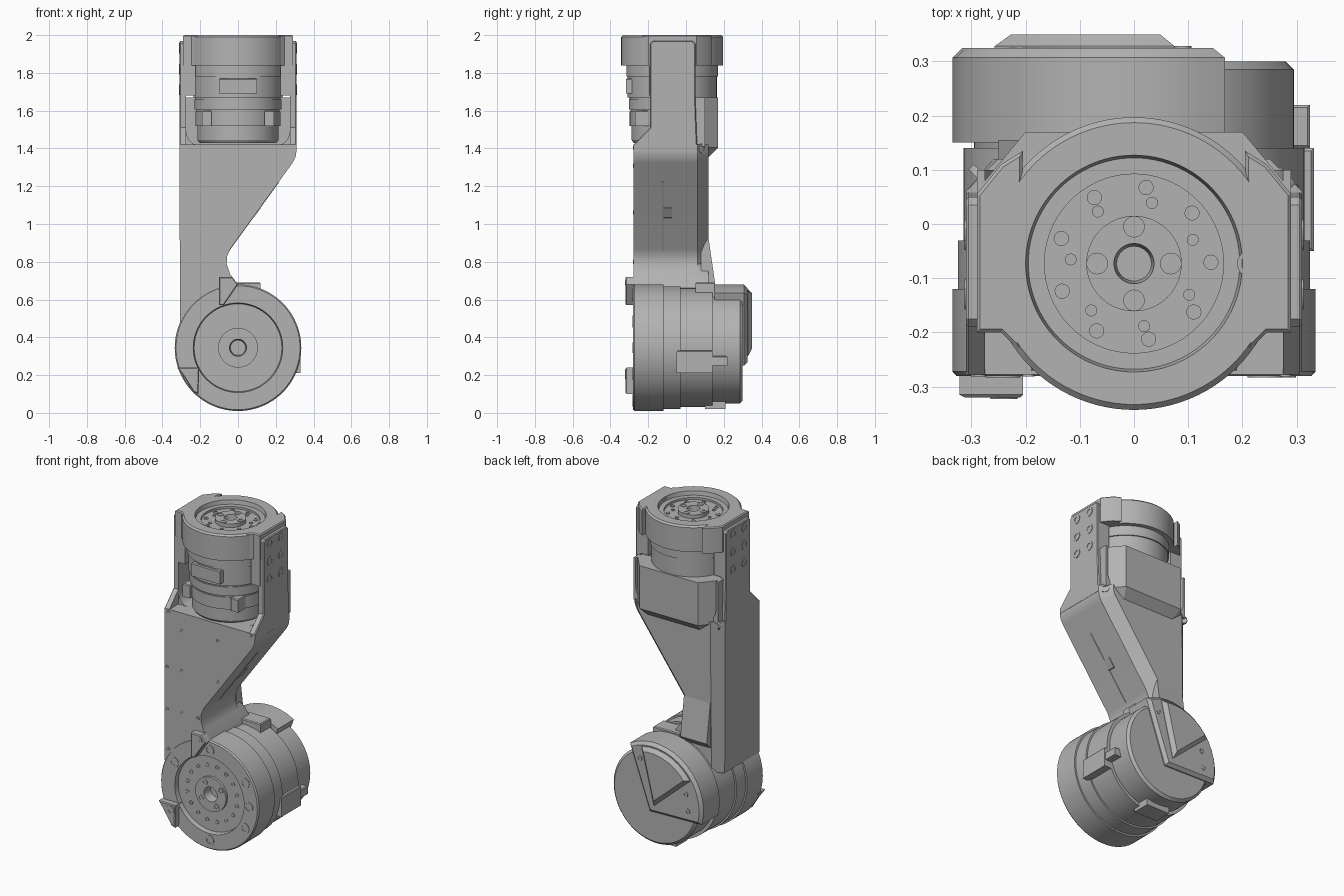
import bpy
import bmesh
from math import sin, cos, radians
from mathutils import Matrix, Vector

cube = bpy.data.objects.get("Cube")
if cube:
    bpy.data.objects.remove(cube, do_unlink=True)

metal = bpy.data.materials.new("grey_metal")
metal.use_nodes = True
grey = (0.45, 0.45, 0.45, 1)
metal.diffuse_color = grey
metal.node_tree.nodes["Principled BSDF"].inputs["Base Color"].default_value = grey

# Drawing planes: UP extrudes to +z, FRONT to -y, SIDE to +x
UP = Matrix.Identity(4)
FRONT = Matrix.Rotation(radians(90), 4, 'X')
SIDE = Matrix(((0, 0, 1, 0), (1, 0, 0, 0), (0, 1, 0, 0), (0, 0, 0, 1)))
LOW_Z = 0.345     # height of the lower joint axis
TOP_Y = -0.073    # depth of the upper joint axis


def finish(bm, name, plane, loc=(0, 0, 0)):
    bm.transform(Matrix.Translation(loc) @ plane)
    bmesh.ops.recalc_face_normals(bm, faces=bm.faces)
    mesh = bpy.data.meshes.new(name)
    bm.to_mesh(mesh)
    bm.free()
    mesh.materials.append(metal)
    ob = bpy.data.objects.new(name, mesh)
    bpy.context.collection.objects.link(ob)
    bpy.ops.object.select_all(action='DESELECT')
    ob.select_set(True)
    bpy.context.view_layer.objects.active = ob
    bpy.ops.object.shade_smooth_by_angle(angle=radians(25))
    return ob


def prism(name, pts, a, b, plane=UP, bevel=0, rule=None):
    """Extrude an outline from a to b; the end cap at b may be chamfered."""
    bm = bmesh.new()
    base = bm.faces.new([bm.verts.new((x, y, a)) for x, y in pts])
    new = bmesh.ops.extrude_face_region(bm, geom=[base])["geom"]
    bmesh.ops.translate(bm, vec=(0, 0, b - a),
                        verts=[g for g in new if isinstance(g, bmesh.types.BMVert)])
    if base not in bm.faces[:]:
        bm.faces.new([v for v in bm.verts if abs(v.co.z - a) < 1e-6])
    if bevel:
        edges = [e for e in bm.edges if all(abs(v.co.z - b) < 1e-5 for v in e.verts)]
        if rule:
            edges = [e for e in edges if rule((e.verts[0].co + e.verts[1].co) / 2)]
        bmesh.ops.bevel(bm, geom=edges, offset=bevel, segments=1,
                        profile=0.5, affect='EDGES')
    return finish(bm, name, plane)


def box(name, x, y, z, bevel=0.005):
    return prism(name, [(x[0], y[0]), (x[1], y[0]), (x[1], y[1]), (x[0], y[1])],
                 z[0], z[1], UP, bevel)


def lathe(name, profile, plane, loc, steps=72):
    bm = bmesh.new()
    verts = [bm.verts.new((r, 0, h)) for r, h in profile]
    edges = [bm.edges.new(pair) for pair in zip(verts, verts[1:])]
    bmesh.ops.spin(bm, geom=verts + edges, cent=(0, 0, 0), axis=(0, 0, 1),
                   angle=radians(360), steps=steps)
    bmesh.ops.remove_doubles(bm, verts=bm.verts, dist=1e-5)
    return finish(bm, name, plane, loc)


def bolt(name, loc, r, plane, socket=0.55):
    lathe(name, [(r, -0.01), (r, 0.003), (r * socket, 0.003), (r * socket, 0.0005),
                 (0, 0.0005)], plane, loc, 16)


def polar(r, deg, cx=0, cy=0):
    return (cx + r * cos(radians(deg)), cy + r * sin(radians(deg)))


def bolt_circle(name, r, count, size, centre, plane, height, start=0, skip=(), socket=0.55):
    for i in range(count):
        if i not in skip:
            x, y = polar(r, start + i * 360 / count)
            bolt(name, Vector(centre) + plane.to_3x3() @ Vector((x, y, height)),
                 size, plane, socket)


# Lower joint drum with recessed output flange
low = (0, 0, LOW_Z)
lathe("lower_joint_drum", [
    (0, -0.30), (0.28, -0.30), (0.295, -0.285), (0.295, -0.14), (0.315, -0.14),
    (0.315, 0.03), (0.325, 0.03), (0.325, 0.12), (0.335, 0.12), (0.335, 0.272),
    (0.328, 0.28), (0.237, 0.28), (0.232, 0.252), (0.105, 0.252), (0.105, 0.268),
    (0.045, 0.268), (0.04, 0.21), (0, 0.21)], FRONT, low, 96)
bolt_circle("lower_rim_bolt", 0.279, 6, 0.032, low, FRONT, 0.28, 30)
bolt_circle("lower_flange_hole", 0.172, 16, 0.012, low, FRONT, 0.252, 11, socket=0.8)
bolt_circle("lower_hub_bolt", 0.078, 4, 0.018, low, FRONT, 0.268, 30)
bolt("lower_index_pin", (0.272, -0.28, LOW_Z), 0.027, FRONT, 0.9)

# Rear cover sector with raised wedge
sector = [(0.03, 0.25)] + [polar(0.335, a, 0, LOW_Z) for a in range(60, 196, 9)]
prism("rear_cover", sector, -0.15, -0.325, FRONT, 0.018)
wedge = [(-0.01, 0.30)] + [polar(0.31, a, 0, LOW_Z) for a in range(76, 147, 10)]
prism("rear_cover_wedge", wedge, -0.31, -0.35, FRONT, 0.022)
for deg in (68, 160, 185):
    x, z = polar(0.24, deg, 0, LOW_Z)
    bolt("rear_cover_screw", (x, 0.325, z), 0.016, FRONT @ Matrix.Rotation(radians(180), 4, 'X'))

# Drum fittings
box("drum_connector", (0.26, 0.332), (-0.05, 0.14), (0.21, 0.33))
box("drum_plug", (0.25, 0.325), (0.14, 0.22), (0.25, 0.30))
box("drum_top_block", (-0.06, 0.12), (0.05, 0.15), (0.6, 0.69))
box("drum_bottom_block", (-0.08, 0.08), (0.10, 0.21), (0.02, 0.1))

# End stop tabs on the front
prism("upper_stop", [(-0.1, 0.72), (-0.03, 0.72), (0.0, 0.68), (-0.075, 0.57),
                     (-0.1, 0.57)], 0.27, 0.32, FRONT, 0.005)
prism("lower_stop", [(-0.322, 0.24), (-0.205, 0.24), (-0.21, 0.10), (-0.235, 0.11),
                     (-0.285, 0.19)], 0.25, 0.32, FRONT, 0.005)
bolt("upper_stop_screw", (-0.035, -0.32, 0.69), 0.013, FRONT)
bolt("lower_stop_screw", (-0.24, -0.32, 0.205), 0.025, FRONT)

# Arm body: tapering web with chamfered back
arm = [(-0.31, 1.42), (-0.307, 0.48)]
arm += [polar(0.3, a, 0, LOW_Z) for a in range(150, 89, -10)]
arm += [(-0.01, 0.69), (-0.042, 0.735), (-0.06, 0.79), (-0.057, 0.83), (-0.04, 0.87),
        (0.29, 1.325), (0.305, 1.355), (0.31, 1.39), (0.31, 1.42)]
prism("arm_body", arm, 0.278, -0.12, FRONT, 0.06, lambda m: 0.72 < m.y < 1.41)
prism("arm_root_flare", [(0.08, 0.92), (0.12, 0.92), (0.155, 0.68), (0.08, 0.6)],
      -0.25, -0.07, SIDE)
prism("edge_seam", [(0.215, 1.227), (0.219, 1.223), (-0.056, 0.844), (-0.06, 0.848)],
      0.118, 0.126, FRONT)
prism("edge_window", [(0.07, 1.03), (0.085, 1.035), (0.121, 1.085), (0.11, 1.09)],
      0.075, 0.125, FRONT)
for x, z in ((-0.29, 1.06), (-0.195, 1.06), (-0.195, 1.31), (0.055, 1.31), (0.055, 1.06),
             (-0.29, 0.8), (-0.195, 0.8), (-0.08, 0.8), (-0.285, 0.555),
             (-0.285, 1.405), (0.28, 1.405)):
    bolt("arm_screw", (x, -0.278, z), 0.011, FRONT)

# Upper cradle: side tabs, inner fillets, bolts and bracket ears
for s in (-1, 1):
    tab = [(-0.278, 1.38), (-0.278, 1.42), (-0.19, 1.51), (-0.19, 1.955), (-0.175, 1.97),
           (0.035, 1.97), (0.05, 1.955), (0.05, 1.66), (0.06, 1.38)]
    prism("side_tab", tab, s * 0.275, s * 0.31, SIDE, 0.005)
    fillet = [(s * 0.29, 1.41), (s * 0.29, 1.67), (s * 0.275, 1.67)]
    fillet += [(s * (0.215 + 0.06 * cos(radians(a))), 1.50 - 0.08 * sin(radians(a)))
               for a in range(0, 91, 15)]
    prism("cradle_fillet", fillet, 0.19, -0.1, FRONT)
    out = Matrix.Rotation(radians(90 * s), 4, 'Y')
    for y in (-0.13, -0.02):
        for z in (1.71, 1.82, 1.93):
            bolt("side_tab_bolt", (s * 0.31, y, z), 0.028, out)
    bolt("arm_side_bolt", (s * 0.285, 0.085, 1.40), 0.026,
         Matrix.Rotation(radians(-45 * s), 4, 'Z') @ out
         if s < 0 else Matrix.Rotation(radians(45), 4, 'Z') @ out)
    ear = [(s * 0.21, -0.235), (s * 0.245, -0.2), (s * 0.29, -0.2), (s * 0.29, 0.055),
           (s * 0.245, 0.11), (s * 0.205, 0.135)]
    prism("bracket_ear", ear, 1.84, 2.0, UP, 0.006)
    box("bracket_leg", sorted((s * 0.225, s * 0.288)), (-0.195, 0.05), (1.68, 1.86), 0)

# Rear housing behind the upper motor
housing = [(-0.275, 0.03), (-0.275, 0.08), (-0.2, 0.17), (0.2, 0.17), (0.275, 0.08),
           (0.275, 0.03)]
prism("rear_housing", housing, 1.67, 1.355, UP, 0.05, lambda m: m.y > 0.05)

# Upper motor with stepped shell and recessed output flange
top = (0, TOP_Y, 0)
lathe("upper_motor", [
    (0, 1.43), (0.205, 1.43), (0.215, 1.445), (0.215, 1.52), (0.225, 1.52), (0.225, 1.595),
    (0.22, 1.595), (0.22, 1.605), (0.23, 1.605), (0.23, 1.66), (0.225, 1.66),
    (0.225, 1.67), (0.236, 1.67), (0.236, 1.78), (0.243, 1.78), (0.243, 1.84),
    (0.27, 1.84), (0.27, 1.99), (0.26, 2.0), (0.2, 2.0), (0.195, 1.975), (0.165, 1.975),
    (0.165, 1.962), (0.088, 1.962), (0.088, 1.985), (0.037, 1.985), (0.032, 1.93),
    (0, 1.93)], UP, top, 96)
bolt_circle("upper_rim_bolt", 0.2335, 12, 0.024, top, UP, 1.997, skip=(0,))
bolt("upper_index_pin", (0.215, TOP_Y, 1.997), 0.025, UP, 0.9)
bolt_circle("upper_flange_hole", 0.142, 9, 0.014, top, UP, 1.962, 1, socket=0.8)
bolt_circle("upper_flange_pin", 0.117, 7, 0.011, top, UP, 1.962, 22, socket=0.8)
bolt_circle("upper_hub_bolt", 0.068, 4, 0.02, top, UP, 1.985)

# Small blocks on the upper motor shell
for s in (-1, 1):
    box("motor_clip", sorted((s * 0.14, s * 0.19)), (-0.27, -0.2), (1.52, 1.6))
box("motor_band_block", (-0.1, 0.1), (-0.318, -0.25), (1.69, 1.77))
